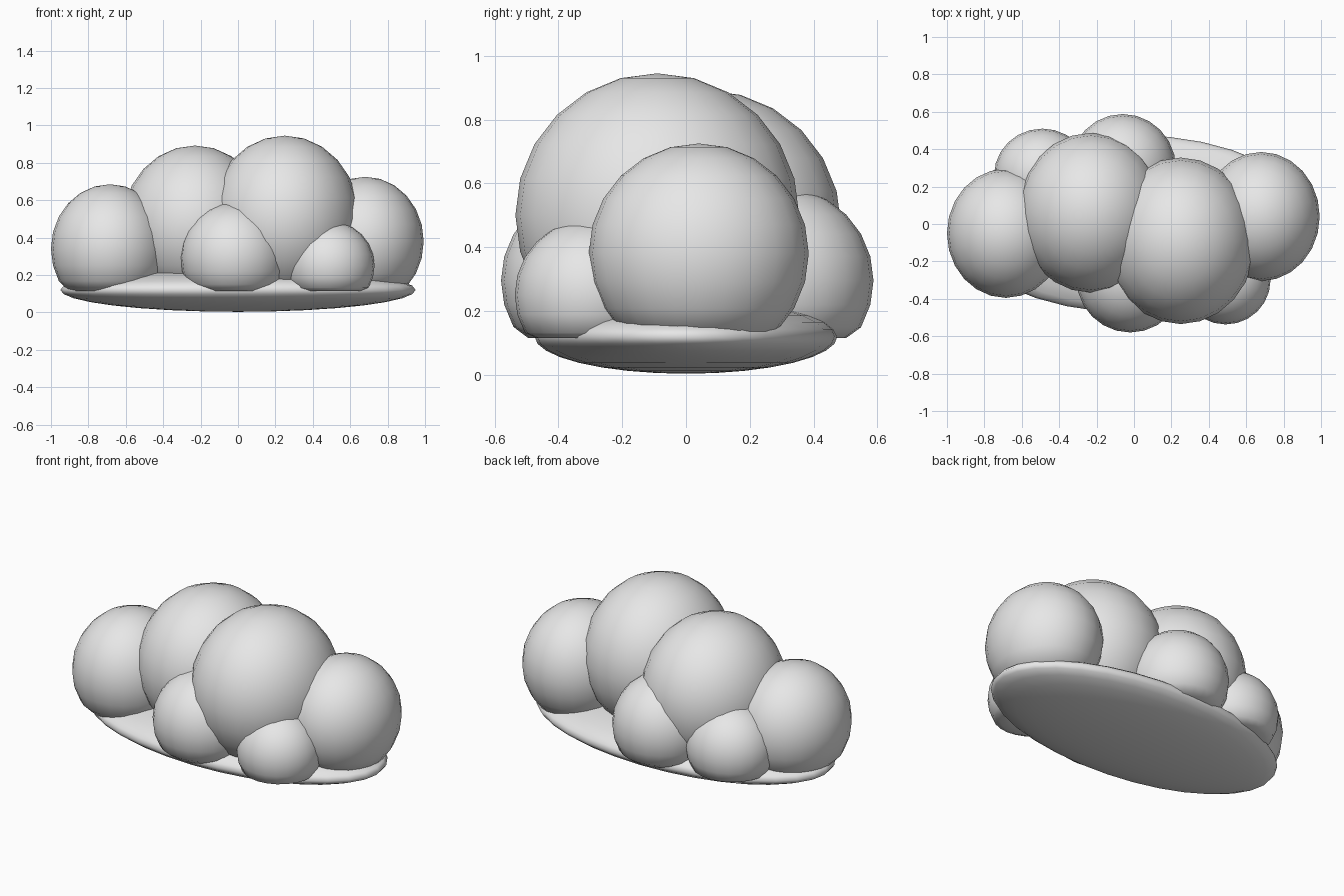
import bpy
import bmesh

cube = bpy.data.objects.get("Cube")
if cube:
    bpy.data.objects.remove(cube, do_unlink=True)

grey = bpy.data.materials.new("cloud_grey")
grey.use_nodes = True
colour = (0.8, 0.8, 0.8, 1)
grey.diffuse_color = colour
grey.node_tree.nodes["Principled BSDF"].inputs["Base Color"].default_value = colour

FLOOR = 0.115  # level at which the puffs are flattened


def ellipsoid(name, centre, radii, segments, floor=None):
    """Smooth stretched sphere, optionally flattened below a level."""
    bm = bmesh.new()
    bmesh.ops.create_uvsphere(bm, u_segments=segments, v_segments=segments // 2, radius=1)
    for v in bm.verts:
        for i in range(3):
            v.co[i] = centre[i] + v.co[i] * radii[i]
        if floor is not None:
            v.co.z = max(v.co.z, floor)
    for f in bm.faces:
        f.smooth = True
    mesh = bpy.data.meshes.new(name)
    bm.to_mesh(mesh)
    bm.free()
    mesh.materials.append(grey)
    obj = bpy.data.objects.new(name, mesh)
    bpy.context.collection.objects.link(obj)
    return obj


# Flat lens under the cloud
ellipsoid("base", (0, 0, 0.12), (0.95, 0.475, 0.117), 32)

# Puffs: name, centre, (width radius, depth and height radius)
puffs = [
    ("front_big_puff", (0.25, -0.09, 0.5), (0.4, 0.445)),
    ("back_big_puff", (-0.23, 0.06, 0.465), (0.39, 0.427)),
    ("left_end_puff", (0.68, 0.04, 0.38), (0.313, 0.345)),
    ("right_end_puff", (-0.685, -0.05, 0.34), (0.315, 0.345)),
    ("front_middle_puff", (-0.02, -0.29, 0.295), (0.288, 0.29)),
    ("front_left_puff", (0.49, -0.3, 0.25), (0.24, 0.237)),
    ("back_middle_puff", (-0.06, 0.295, 0.295), (0.285, 0.293)),
    ("back_right_puff", (-0.49, 0.26, 0.26), (0.258, 0.25)),
]
for name, centre, (width, height) in puffs:
    ellipsoid(name, centre, (width, height, height), 24, FLOOR)
